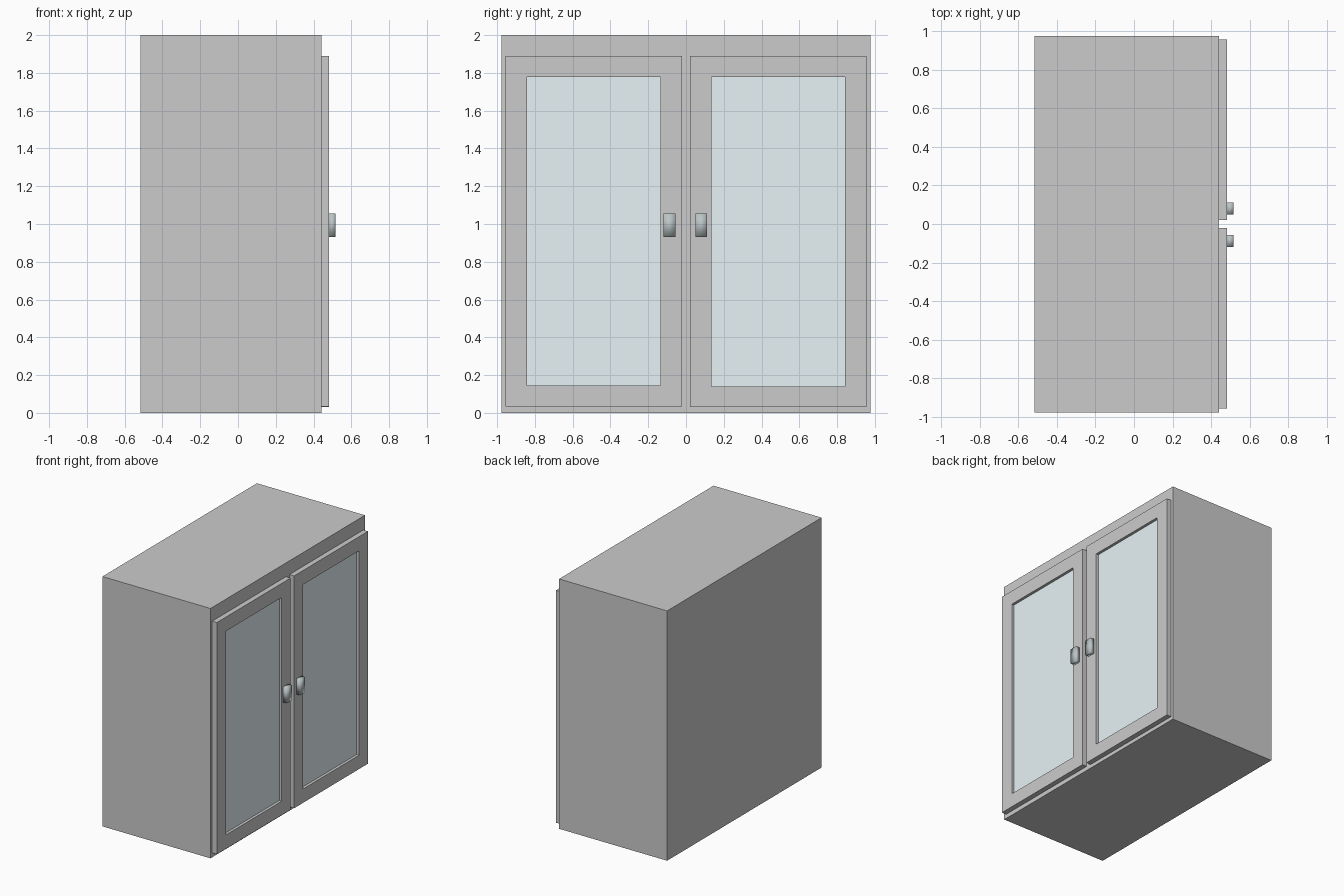
import bpy, bmesh

if "Cube" in bpy.data.objects:
    bpy.data.objects.remove(bpy.data.objects["Cube"])


def material(name, rgb):
    m = bpy.data.materials.new(name)
    m.diffuse_color = (*rgb, 1)
    m.use_nodes = True
    m.node_tree.nodes["Principled BSDF"].inputs["Base Color"].default_value = m.diffuse_color
    return m


def finish(bm, name, mat=None):
    bmesh.ops.recalc_face_normals(bm, faces=bm.faces)
    mesh = bpy.data.meshes.new(name)
    bm.to_mesh(mesh)
    bm.free()
    ob = bpy.data.objects.new(name, mesh)
    bpy.context.collection.objects.link(ob)
    if mat:
        mesh.materials.append(mat)
    return ob


def box(name, x, y, z, mat=None):
    """Box from (min, max) ranges on each axis."""
    bm = bmesh.new()
    bmesh.ops.create_cube(bm, size=1)
    for v in bm.verts:
        v.co = [(a + b) / 2 + c * (b - a) for (a, b), c in zip((x, y, z), v.co)]
    return finish(bm, name, mat)


def frame(name, x, outer, inner):
    """Rectangular door frame; outer and inner are (y0, y1, z0, z1)."""
    bm = bmesh.new()
    loops = [[bm.verts.new((x[0], y, z)) for y, z in
              ((y0, z0), (y1, z0), (y1, z1), (y0, z1))]
             for y0, y1, z0, z1 in (outer, inner)]
    o, i = loops
    faces = [bm.faces.new((o[k], o[(k + 1) % 4], i[(k + 1) % 4], i[k])) for k in range(4)]
    ext = bmesh.ops.extrude_face_region(bm, geom=faces, use_keep_orig=True)
    for v in ext["geom"]:
        if isinstance(v, bmesh.types.BMVert):
            v.co.x = x[1]
    return finish(bm, name)


glass = material("glass", (0.8, 0.9, 0.92))
metal = material("handle_metal", (0.5, 0.56, 0.57))

# Cabinet body
box("cabinet_body", (-0.516, 0.441), (-0.978, 0.976), (0, 2))

# Doors, panes and handles; the two doors sit at slightly different heights
for side, s, drop in (("left", -1, 0.0), ("right", 1, 0.005)):
    def span(a, b):
        return tuple(sorted((s * a, s * b)))
    frame(side + "_door_frame", (0.441, 0.482),
          (*span(0.022, 0.956), 0.035 - drop, 1.89),
          (*span(0.135, 0.842), 0.146 - drop, 1.777))
    box(side + "_glass_pane", (0.444, 0.46), span(0.13, 0.847),
        (0.141 - drop, 1.782), glass)
    near = 0.056 if s < 0 else 0.05
    handle = box(side + "_handle", (0.482, 0.516), span(near, near + 0.062),
                 (0.932, 1.055), metal)
    handle.data.polygons.foreach_set("use_smooth", [True] * 6)
